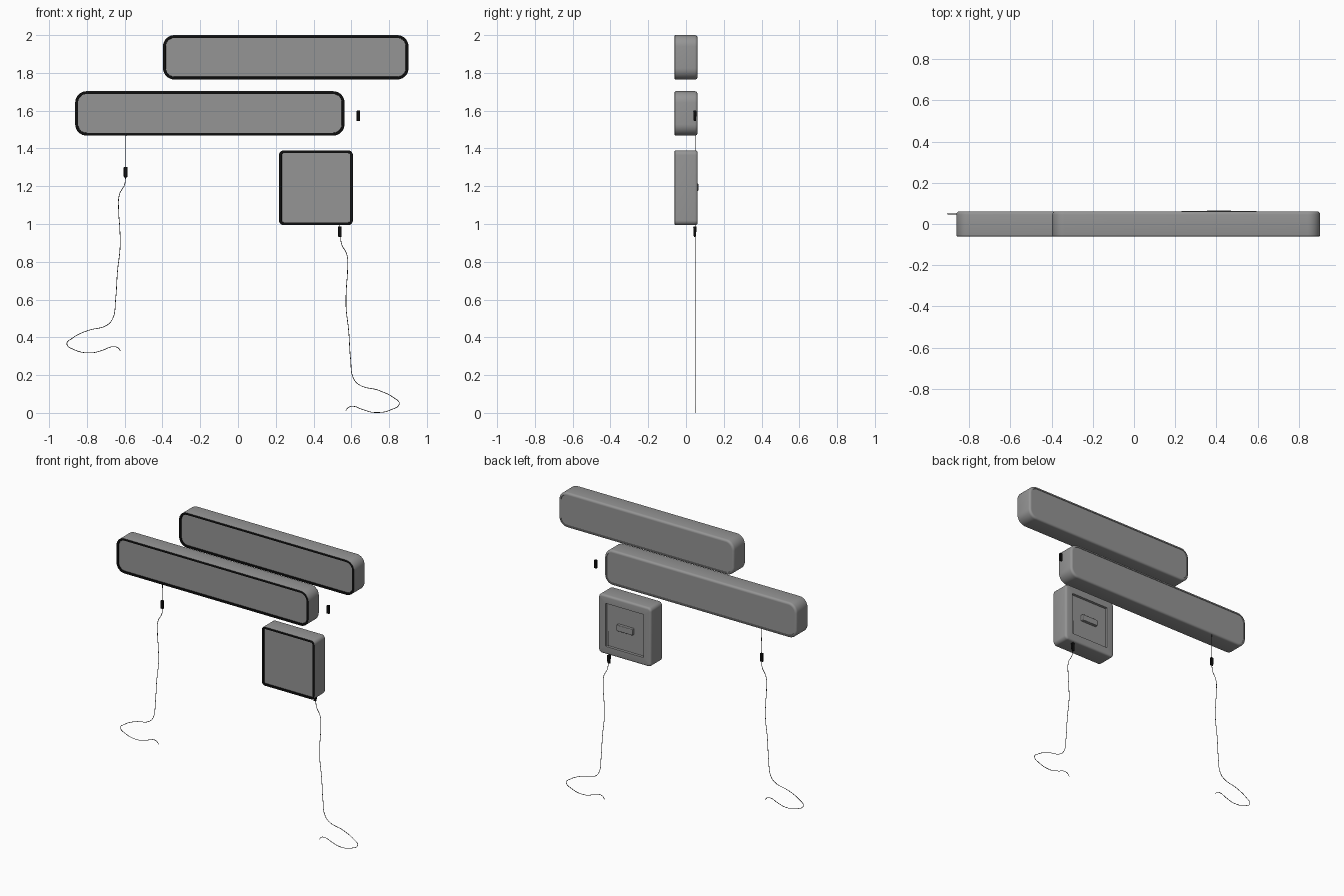
import bpy, bmesh, math

if "Cube" in bpy.data.objects:
    bpy.data.objects.remove(bpy.data.objects["Cube"])


def material(name, v):
    m = bpy.data.materials.new(name)
    m.diffuse_color = (v, v, v, 1)
    m.use_nodes = True
    m.node_tree.nodes["Principled BSDF"].inputs["Base Color"].default_value = m.diffuse_color
    return m


GREY = material("dark_grey", 0.3)
BLACK = material("black", 0.005)
CABLE = material("cable_black", 0.03)


def finish(obj, angle=30):
    bpy.ops.object.select_all(action='DESELECT')
    obj.select_set(True)
    bpy.context.view_layer.objects.active = obj
    bpy.ops.object.shade_smooth_by_angle(angle=math.radians(angle))


def new_mesh(name, bm, mats):
    bmesh.ops.recalc_face_normals(bm, faces=bm.faces)
    mesh = bpy.data.meshes.new(name)
    bm.to_mesh(mesh)
    bm.free()
    for m in mats:
        mesh.materials.append(m)
    obj = bpy.data.objects.new(name, mesh)
    bpy.context.collection.objects.link(obj)
    return obj


def rounded_rect(x0, x1, z0, z1, r, seg=8):
    pts = []
    corners = [(x1 - r, z1 - r), (x0 + r, z1 - r), (x0 + r, z0 + r), (x1 - r, z0 + r)]
    for k, (cx, cz) in enumerate(corners):
        for i in range(seg + 1):
            a = math.pi / 2 * (k + i / seg)
            pts.append((cx + r * math.cos(a), cz + r * math.sin(a)))
    return pts


def housing(name, x0, x1, z0, z1, r, stack, rim=4):
    """Loft inset rounded rectangles along y and cap both ends; first bands form the black rim."""
    bm = bmesh.new()
    loops = []
    for inset, y in stack:
        pts = rounded_rect(x0 + inset, x1 - inset, z0 + inset, z1 - inset, max(r - inset, 0.004))
        loops.append([bm.verts.new((x, y, z)) for x, z in pts])
    n = len(loops[0])
    for k, (a, b) in enumerate(zip(loops, loops[1:])):
        for i in range(n):
            j = (i + 1) % n
            bm.faces.new((a[i], a[j], b[j], b[i])).material_index = 1 if k < rim else 0
    bm.faces.new(loops[0])
    bm.faces.new(loops[-1])
    finish(new_mesh(name, bm, (GREY, BLACK)))


# Front recess, rim and side wall shared by all housings
front = [(0.015, -0.052), (0.014, -0.059), (0.012, -0.06), (0.004, -0.06), (0.001, -0.0585), (0, -0.055)]
back = [(0, 0.046), (0.001, 0.052), (0.004, 0.057), (0.009, 0.06), (0.014, 0.061),
        (0.016, 0.061), (0.017, 0.058)]
back_recess = [(0, 0.046), (0.001, 0.053), (0.004, 0.058), (0.009, 0.061), (0.014, 0.062),
               (0.054, 0.062), (0.055, 0.046)]

# Two long panels and the square panel with its recessed back
housing("upper_long_panel", -0.397, 0.903, 1.765, 2.0, 0.06, front + back)
housing("lower_long_panel", -0.862, 0.564, 1.468, 1.703, 0.06, front + back)
housing("square_panel", 0.217, 0.608, 0.994, 1.39, 0.025, front + back_recess)


def block(name, loc, size, bevel, mat, taper=1.0):
    bm = bmesh.new()
    bmesh.ops.create_cube(bm, size=1)
    for v in bm.verts:
        t = taper if v.co.z < 0 else 1
        v.co = (loc[0] + v.co.x * size[0], loc[1] + v.co.y * size[1] * t, loc[2] + v.co.z * size[2])
    obj = new_mesh(name, bm, (mat,))
    mod = obj.modifiers.new("bevel", 'BEVEL')
    mod.width = bevel
    mod.segments = 3
    finish(obj)


# Block inside the back recess
block("back_block", (0.412, 0.054, 1.195), (0.12, 0.022, 0.042), 0.004, GREY)

CY = 0.049
# Inline cable connectors
for name, x, z in (("left_connector", -0.595, 1.275), ("right_connector", 0.539, 0.96),
                   ("loose_connector", 0.637, 1.572)):
    block(name, (x, CY - 0.002, z), (0.02, 0.018, 0.056), 0.004, BLACK, 0.65)


def cable(name, pts):
    cu = bpy.data.curves.new(name, 'CURVE')
    cu.dimensions = '3D'
    cu.bevel_depth = 0.0017
    cu.bevel_resolution = 2
    cu.resolution_u = 6
    cu.use_fill_caps = True
    cu.materials.append(CABLE)
    sp = cu.splines.new('BEZIER')
    sp.bezier_points.add(len(pts) - 1)
    for p, (x, z) in zip(sp.bezier_points, pts):
        p.co = (x + 0.002, CY, z)
        p.handle_left_type = p.handle_right_type = 'AUTO'
    bpy.context.collection.objects.link(bpy.data.objects.new(name, cu))


# Hanging cables: the right one mirrors the left and sits lower
path = [(-0.597, 1.25), (-0.602, 1.21), (-0.63, 1.155), (-0.634, 1.07), (-0.628, 0.98), (-0.626, 0.88),
        (-0.64, 0.75), (-0.65, 0.6), (-0.665, 0.50), (-0.695, 0.465), (-0.80, 0.435),
        (-0.88, 0.395), (-0.908, 0.365), (-0.87, 0.335), (-0.78, 0.318), (-0.71, 0.335),
        (-0.67, 0.35), (-0.64, 0.346), (-0.624, 0.328)]
cable("left_cable", path)
cable("right_cable", [(-x - 0.056, z - 0.316) for x, z in path])

# Short leads from the connectors into the panels
cable("left_lead", [(-0.597, 1.30), (-0.597, 1.38), (-0.595, 1.48)])
cable("right_lead", [(0.537, 0.985), (0.537, 1.06), (0.537, 1.15)])
